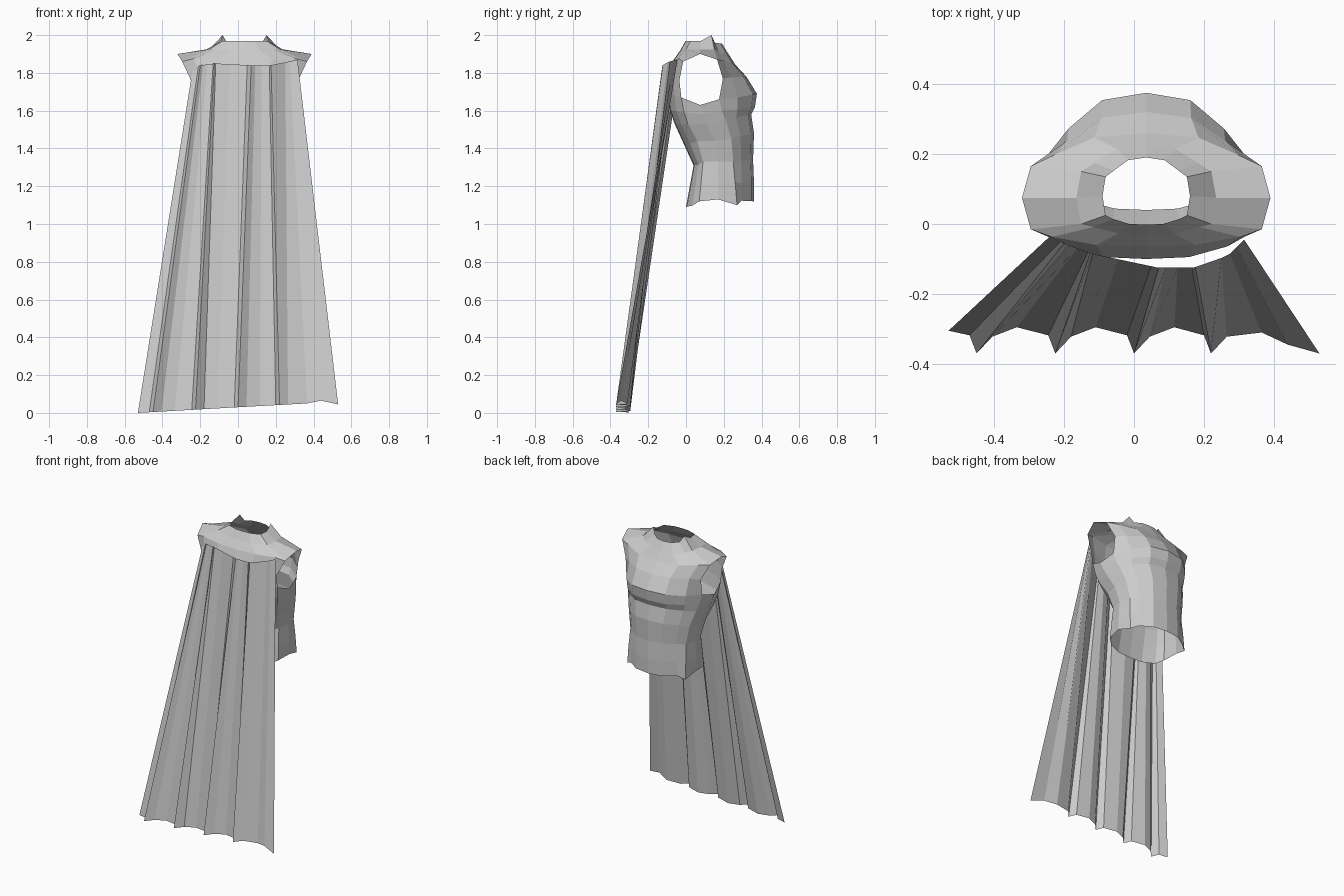
import bpy, bmesh
from mathutils import Vector

if "Cube" in bpy.data.objects:
    bpy.data.objects.remove(bpy.data.objects["Cube"])

CX = 0.035  # the body sits slightly off the centre of the cape


def make_object(name, verts, faces, loc=(0, 0, 0)):
    mesh = bpy.data.meshes.new(name)
    mesh.from_pydata(verts, [], faces)
    bm = bmesh.new()
    bm.from_mesh(mesh)
    bmesh.ops.recalc_face_normals(bm, faces=bm.faces)
    bm.to_mesh(mesh)
    bm.free()
    ob = bpy.data.objects.new(name, mesh)
    ob.location = loc
    bpy.context.collection.objects.link(ob)
    return ob


def lerp_table(table, x):
    for (x0, *a), (x1, *b) in zip(table, table[1:]):
        if x <= x1:
            t = max(0, (x - x0) / (x1 - x0))
            return [p + (q - p) * t for p, q in zip(a, b)]
    return list(table[-1][1:])


# Torso: half rings from front centre to back centre, (width share, depth share)
COLS = [(0, 1), (.42, .93), (.74, .66), (.93, .4), (1, 0),
        (.93, -.55), (.76, -.8), (.4, -.97), (0, -1)]


def half_ring(hw, yf, yb, yc, zf, zs, zb, arm, da_f, da_b):
    """arm = half depth of the side columns, da_* = their height offset."""
    pts = []
    for i, (fx, fy) in enumerate(COLS):
        y = yc + fy * ((yf - yc) if fy > 0 else (yc - yb))
        z = zs + abs(fy) * ((zf if fy > 0 else zb) - zs)
        if i == 3:
            y, z = yc + arm, zs + da_f
        if i == 5:
            y, z = yc - arm, zs + da_b
        pts.append(Vector((hw * fx, y, z)))
    return pts


rings = [half_ring(*r) for r in (
    (.235, .36, .00, .17, 1.12, 1.13, 1.09, .10, -.03, -.01),   # hem
    (.232, .36, .02, .17, 1.22, 1.22, 1.20, .09, 0, 0),
    (.225, .355, .04, .17, 1.34, 1.33, 1.31, .08, 0, 0),        # waist
    (.245, .36, -.01, .15, 1.48, 1.44, 1.42, .09, .01, 0),
    (.275, .345, -.06, .11, 1.58, 1.53, 1.53, .10, .02, 0),     # under chest
    (.29, .365, -.085, .09, 1.62, 1.58, 1.60, .10, .02, .01),
    (.30, .375, -.095, .075, 1.69, 1.63, 1.69, .10, .03, .04),  # armpit
    (.305, .32, -.10, .08, 1.78, 1.77, 1.78, .115, 0, -.01),    # mid armhole
    (.355, .26, -.065, .075, 1.845, 1.90, 1.87, .09, -.03, -.04),  # shoulder
    (.20, .225, -.03, .075, 1.90, 1.925, 1.92, .075, 0, 0),
    (.125, .19, -.002, .08, 1.955, 1.97, 1.97, .055, .03, 0),   # neck
)]
n = len(COLS)
faces = []
for r in range(len(rings) - 1):
    for c in range(n - 1):
        if r in (6, 7) and c in (3, 4):
            continue  # open armhole
        faces.append((r * n + c, r * n + c + 1, (r + 1) * n + c + 1, (r + 1) * n + c))
torso = make_object("torso_armour", [p for ring in rings for p in ring], faces, (CX, 0, 0))
mirror = torso.modifiers.new("Mirror", "MIRROR")
mirror.use_clip = True

# Cape: sharp pleats along the hem, gathered into a curved top edge
PLEAT = [(-.02, -.318), (0, -.37), (.045, -.322), (.115, -.295)]
hem = [(-.53, -.305)]
for tip in (-.45, -.225, 0, .22):
    hem += [(tip + dx, y) for dx, y in PLEAT]
hem[-1] = (.365, -.31)
hem += [(.44, -.345), (.53, -.37)]

# hem x -> top x, and top x -> top y, z
GATHER = [(-.53, -.24), (-.45, -.20), (-.225, -.125), (-.18, -.118), (0, .07),
          (.22, .175), (.265, .25), (.365, .275), (.53, .315)]
TOP = [(-.24, -.035, 1.82), (-.2, -.055, 1.84), (-.12, -.085, 1.85), (.07, -.125, 1.84),
       (.17, -.125, 1.84), (.27, -.09, 1.86), (.315, -.045, 1.87)]
HEM_Z = [(-.53, 0), (0, .03), (.365, .05), (.44, .065), (.53, .045)]

bottom = [(x, y, lerp_table(HEM_Z, x)[0]) for x, y in hem]
top = []
for x, _ in hem:
    tx = lerp_table(GATHER, x)[0]
    top.append((tx, *lerp_table(TOP, tx)))
m = len(hem)
make_object("cape", bottom + top,
            [(i, i + 1, m + i + 1, m + i) for i in range(m - 1)])
